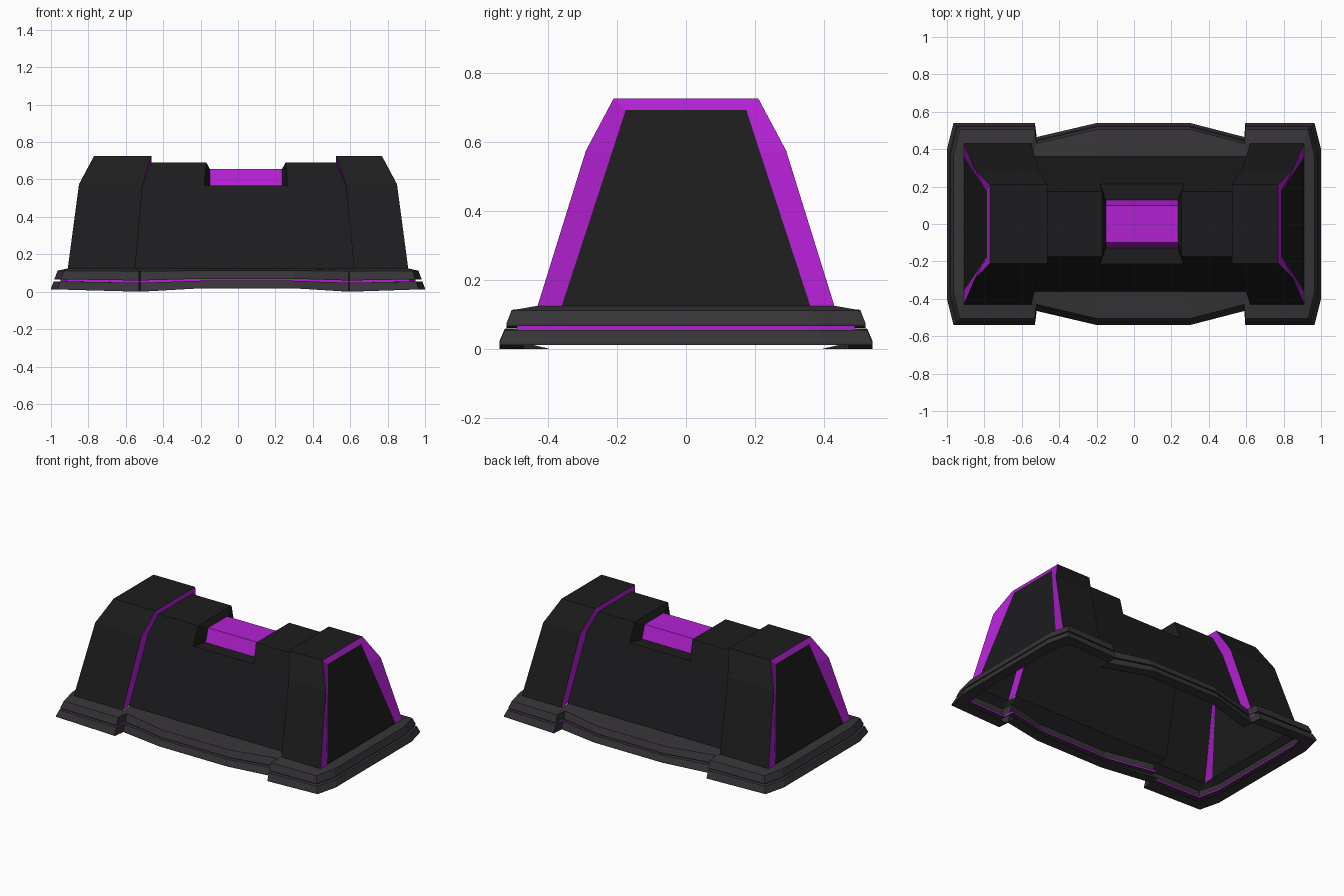
import bpy, bmesh

if "Cube" in bpy.data.objects:
    bpy.data.objects.remove(bpy.data.objects["Cube"])


def material(name, rgb):
    m = bpy.data.materials.new(name)
    m.diffuse_color = (*rgb, 1)
    m.use_nodes = True
    m.node_tree.nodes["Principled BSDF"].inputs["Base Color"].default_value = m.diffuse_color
    return m


DARK = material("dark_shell", (0.012, 0.012, 0.013))
PURPLE = material("purple_trim", (0.45, 0.015, 0.65))
BASE = material("base_grey", (0.038, 0.034, 0.039))


def loft(name, rows, mats, pick, closed, caps=()):
    """Skin neighbouring rows of points; pick(row, column) gives the material slot."""
    bm = bmesh.new()
    grid = [[bm.verts.new(p) for p in row] for row in rows]
    n = len(grid[0])
    for i in range(len(grid) - 1):
        for j in range(n if closed else n - 1):
            k = (j + 1) % n
            f = bm.faces.new((grid[i][j], grid[i][k], grid[i + 1][k], grid[i + 1][j]))
            f.material_index = pick(i, j)
    for r in caps:
        bm.faces.new(grid[r])
    bmesh.ops.remove_doubles(bm, verts=bm.verts, dist=0.0005)
    bmesh.ops.dissolve_degenerate(bm, edges=bm.edges, dist=0.0005)
    bmesh.ops.recalc_face_normals(bm, faces=bm.faces)
    me = bpy.data.meshes.new(name)
    bm.to_mesh(me)
    bm.free()
    for m in mats:
        me.materials.append(m)
    ob = bpy.data.objects.new(name, me)
    bpy.context.collection.objects.link(ob)
    return ob


# Half cross-sections (y, z): foot, shoulder, inner shoulder, crown
OUTER = [(.43, .125), (.29, .575), (.29, .575), (.21, .725)]
INNER = [(.36, .125), (.215, .568), (.215, .568), (.175, .692)]
NOTCH = [(.36, .125), (.215, .568), (.128, .568), (.1, .655)]


def section(profile, xs):
    half = [(x, y, z) for x, (y, z) in zip(xs, profile)]
    return half + [(x, -y, z) for x, y, z in reversed(half)]


# Body shell: recessed end, raised block, low middle, notch with bright insert
body_rows = [
    section(INNER, (-.91, -.813, -.813, -.786)),
    section(OUTER, (-.91, -.85, -.85, -.77)),
    section(OUTER, (-.55, -.51, -.51, -.463)),
    section(INNER, (-.55, -.51, -.51, -.463)),
    section(INNER, (-.18, -.18, -.18, -.17)),
    section(NOTCH, (-.15, -.15, -.15, -.15)),
    section(NOTCH, (.235, .235, .235, .235)),
    section(INNER, (.265, .265, .265, .255)),
    section(INNER, (.62, .577, .577, .523)),
    section(OUTER, (.62, .577, .577, .523)),
    section(OUTER, (.91, .85, .85, .77)),
    section(INNER, (.91, .813, .813, .786)),
]


def body_colour(i, j):
    if i in (0, 2, 8, 10):
        return 1
    return 1 if i == 5 and j in (2, 3, 4) else 0


loft("body_shell", body_rows, (DARK, PURPLE), body_colour, False, caps=(0, -1))

# Plinth outline and the matching line where it meets the body (back half)
outline = [(1, .4), (.965, .54), (.595, .54), (.59, .465), (.3, .54),
           (-.2, .54), (-.52, .465), (-.53, .54), (-.965, .54), (-1, .4)]
meet = [(.91, .4), (.91, .43), (.62, .43), (.615, .36), (.3, .36),
        (-.2, .36), (-.545, .36), (-.55, .43), (-.91, .43), (-.91, .4)]
dip = [0, 0, -.012, -.012, .006, .006, -.012, -.012, 0, 0]


def ring(points, inset, z, bend):
    half = []
    for (x, y), d in zip(points, dip):
        # the block ends next to the waist pull away from it, the rest pulls in
        half.append((x * (1 - inset) if abs(x) > .9 else x, y - inset, z + d * bend))
    return half + [(x, -y, z) for x, y, z in reversed(half)]


# Stepped plinth profile: lower ring, bright seam, upper ring, sloped top
profile = [(.07, .012, 1), (0, .012, 1), (0, .018, 1), (.015, .055, .6),
           (.05, .055, .6), (.05, .066, .5), (.02, .066, .5), (.02, .072, .4),
           (.035, .112, .2)]
plinth_rows = [ring(outline, *p) for p in profile] + [ring(meet, 0, .125, 0)]
loft("stepped_plinth", plinth_rows, (BASE, PURPLE),
     lambda i, j: 1 if i == 4 else 0, True)
